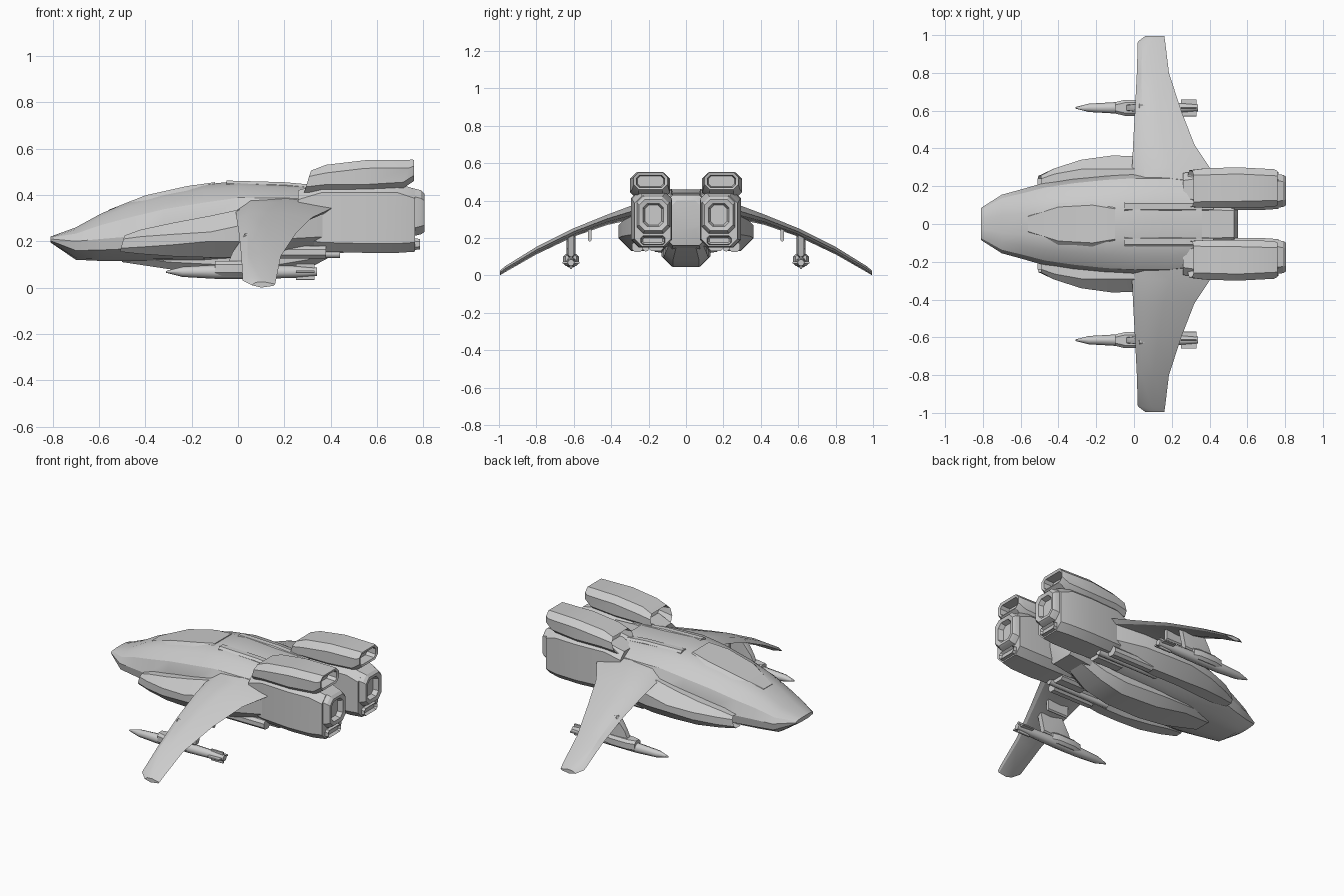
import bpy, bmesh, math
from mathutils import Vector


def finish(name, bm, mirror=False, angle=28):
    bmesh.ops.recalc_face_normals(bm, faces=bm.faces[:])
    me = bpy.data.meshes.new(name)
    bm.to_mesh(me)
    bm.free()
    ob = bpy.data.objects.new(name, me)
    bpy.context.collection.objects.link(ob)
    if mirror:
        m = ob.modifiers.new("Mirror", 'MIRROR')
        m.use_axis = (False, True, False)
    bpy.ops.object.select_all(action='DESELECT')
    ob.select_set(True)
    bpy.context.view_layer.objects.active = ob
    bpy.ops.object.shade_smooth_by_angle(angle=math.radians(angle))
    return ob


def loft(name, rings, mirror=False, angle=28):
    """Skin a list of equal-length point rings and cap both ends."""
    bm = bmesh.new()
    vs = [[bm.verts.new(p) for p in r] for r in rings]
    n = len(rings[0])
    for a, b in zip(vs, vs[1:]):
        for i in range(n):
            j = (i + 1) % n
            bm.faces.new((a[i], a[j], b[j], b[i]))
    bm.faces.new(vs[0])
    bm.faces.new(vs[-1][::-1])
    return finish(name, bm, mirror, angle)


def hull_ring(x, w, zt, zm, zb):
    """Symmetric hull section: half width, top, waist and bottom heights."""
    h, d = zt - zm, zm - zb
    half = [(0.3 * w, zt), (0.62 * w, zt - 0.14 * h), (0.88 * w, zt - 0.45 * h),
            (w, zm), (0.95 * w, zm - 0.5 * d), (0.62 * w, zb + 0.1 * d), (0.28 * w, zb)]
    return [(x, y, z) for y, z in half] + [(x, -y, z) for y, z in reversed(half)]


def box_ring(x, y0, y1, z0, z1, c=0.03, dx=0.0):
    """Chamfered rectangle across x; dx slants the top edge backwards."""
    pts = [(y0 + c, z0), (y1 - c, z0), (y1, z0 + c), (y1, z1 - c),
           (y1 - c, z1), (y0 + c, z1), (y0, z1 - c), (y0, z0 + c)]
    return [(x + dx * (z - z0) / (z1 - z0), y, z) for y, z in pts]


def round_ring(x, y, z, r, n=8):
    return [(x, y + r * math.cos(2 * math.pi * i / n),
             z + r * math.sin(2 * math.pi * i / n)) for i in range(n)]


def box(name, x0, x1, y0, y1, z0, z1, c=0.008, mirror=True):
    return loft(name, [box_ring(x, y0, y1, z0, z1, c) for x in (x0, x1)], mirror)


# Main hull
loft("fuselage", [hull_ring(*s) for s in [
    (-0.81, 0.085, 0.22, 0.21, 0.195), (-0.70, 0.155, 0.26, 0.20, 0.12),
    (-0.59, 0.185, 0.32, 0.21, 0.115), (-0.47, 0.22, 0.37, 0.22, 0.115),
    (-0.32, 0.245, 0.41, 0.25, 0.11), (-0.15, 0.265, 0.445, 0.27, 0.11),
    (0.0, 0.275, 0.46, 0.30, 0.12), (0.18, 0.275, 0.45, 0.31, 0.13),
    (0.36, 0.25, 0.44, 0.31, 0.15)]])

# Tail block between the engines
loft("tail_block", [box_ring(0.3, -0.11, 0.11, 0.13, 0.435),
                    box_ring(0.53, -0.1, 0.1, 0.16, 0.43),
                    box_ring(0.55, -0.08, 0.08, 0.24, 0.40)])

# Belly keel
loft("belly_keel", [box_ring(*s) for s in [
    (-0.5, -0.08, 0.08, 0.11, 0.2), (-0.3, -0.12, 0.12, 0.08, 0.2),
    (-0.1, -0.13, 0.13, 0.05, 0.2, 0.05), (0.15, -0.12, 0.12, 0.045, 0.2, 0.05),
    (0.3, -0.11, 0.11, 0.08, 0.2, 0.04), (0.45, -0.08, 0.08, 0.16, 0.24)]])

# Raised canopy and spine plates
loft("canopy_frame", [box_ring(*s) for s in [
    (-0.56, -0.06, 0.06, 0.28, 0.335, 0.02), (-0.4, -0.12, 0.12, 0.3, 0.398, 0.03),
    (-0.22, -0.13, 0.13, 0.36, 0.438, 0.03), (-0.1, -0.1, 0.1, 0.4, 0.455, 0.02)]])
for s in (-1, 1):
    y = sorted((s * 0.065, s * 0.12))
    loft("spine_rail", [box_ring(-0.05, *y, 0.4, 0.462, 0.012),
                        box_ring(0.2, *y, 0.4, 0.455, 0.012),
                        box_ring(0.42, *y, 0.38, 0.435, 0.012)])

# Side intake pods with a recessed mouth
loft("intake_pod", [
    box_ring(-0.44, 0.19, 0.25, 0.165, 0.215, 0.01),
    box_ring(-0.51, 0.18, 0.255, 0.155, 0.225, 0.015, 0.02),
    box_ring(-0.42, 0.16, 0.295, 0.145, 0.25, 0.03),
    box_ring(-0.28, 0.16, 0.34, 0.135, 0.28, 0.05),
    box_ring(-0.12, 0.16, 0.362, 0.13, 0.31, 0.07),
    box_ring(0.02, 0.16, 0.36, 0.13, 0.34, 0.07),
    box_ring(0.2, 0.14, 0.34, 0.14, 0.36, 0.07),
    box_ring(0.38, 0.12, 0.28, 0.17, 0.37, 0.05)], True)


# Drooping wings: y, leading x, trailing x, top z, thickness
def wing_ring(y, x0, x1, z, t):
    c = x1 - x0
    return [(x0, y, z - t * 0.6), (x0 + 0.15 * c, y, z - 0.1 * t), (x0 + 0.5 * c, y, z),
            (x1, y, z - t * 0.4), (x1 - 0.08 * c, y, z - t * 0.7), (x0 + 0.4 * c, y, z - t)]


loft("wing", [wing_ring(*s) for s in [
    (0.2, -0.01, 0.44, 0.395, 0.09), (0.3, -0.01, 0.40, 0.37, 0.075),
    (0.42, -0.005, 0.32, 0.325, 0.055), (0.6, 0.005, 0.25, 0.252, 0.045),
    (0.8, 0.015, 0.185, 0.152, 0.04), (0.965, 0.02, 0.165, 0.05, 0.032),
    (0.995, 0.06, 0.16, 0.025, 0.025)]], True)

# Engine body with a square recessed nozzle
loft("engine_body", [
    box_ring(0.26, 0.10, 0.27, 0.17, 0.42, 0.04),
    box_ring(0.36, 0.08, 0.285, 0.155, 0.45, 0.04),
    box_ring(0.55, 0.075, 0.295, 0.15, 0.45, 0.04),
    box_ring(0.69, 0.075, 0.29, 0.15, 0.45, 0.04),
    box_ring(0.765, 0.08, 0.275, 0.155, 0.425, 0.04)], True)
loft("main_nozzle", [
    box_ring(0.75, 0.085, 0.265, 0.22, 0.43, 0.035),
    box_ring(0.79, 0.09, 0.26, 0.23, 0.42, 0.035),
    box_ring(0.805, 0.10, 0.25, 0.24, 0.405, 0.03),
    box_ring(0.80, 0.12, 0.23, 0.26, 0.385, 0.025),
    box_ring(0.77, 0.13, 0.22, 0.27, 0.375, 0.02)], True)
loft("lower_exhaust", [
    box_ring(0.74, 0.11, 0.245, 0.16, 0.215, 0.012),
    box_ring(0.785, 0.115, 0.24, 0.165, 0.21, 0.012),
    box_ring(0.77, 0.125, 0.23, 0.175, 0.2, 0.006)], True)

# Upper engine housing with a raked intake front and open rear
loft("engine_housing", [
    box_ring(0.36, 0.115, 0.255, 0.45, 0.50, 0.015, 0.02),
    box_ring(0.285, 0.09, 0.285, 0.41, 0.505, 0.025, 0.03),
    box_ring(0.38, 0.085, 0.295, 0.41, 0.53, 0.035),
    box_ring(0.55, 0.085, 0.30, 0.41, 0.55, 0.035),
    box_ring(0.70, 0.09, 0.29, 0.42, 0.552, 0.035, 0.055),
    box_ring(0.76, 0.10, 0.28, 0.46, 0.55, 0.025),
    box_ring(0.755, 0.115, 0.265, 0.47, 0.535, 0.015),
    box_ring(0.70, 0.12, 0.26, 0.475, 0.53, 0.015)], True)

# Underwing missile, pylon and launcher collar
Y, Z = 0.615, 0.068
loft("missile", [round_ring(x, Y, Z, r) for x, r in [
    (-0.31, 0.004), (-0.24, 0.022), (-0.1, 0.03), (0.1, 0.03),
    (0.25, 0.026), (0.34, 0.018)]], True, 50)
loft("missile_collar", [box_ring(x, Y - w, Y + w, 0.05, 0.115, 0.015)
                        for x, w in [(-0.1, 0.03), (-0.05, 0.042), (0.06, 0.042), (0.1, 0.03)]], True)
loft("pylon", [box_ring(-0.05, 0.6, 0.63, 0.09, 0.16, 0.008, 0.03),
               box_ring(0.03, 0.592, 0.638, 0.09, 0.235, 0.008),
               box_ring(0.15, 0.6, 0.63, 0.1, 0.23, 0.008, 0.03)], True)
box("missile_side_fin", 0.25, 0.33, Y - 0.045, Y + 0.045, Z - 0.005, Z + 0.005, 0.002)
box("missile_upright_fin", 0.25, 0.33, Y - 0.005, Y + 0.005, Z - 0.035, Z + 0.035, 0.002)

# Small inner hardpoints and underside machinery
box("inner_hardpoint", 0.06, 0.2, 0.505, 0.525, 0.18, 0.27)
box("underside_duct", 0.1, 0.38, 0.23, 0.29, 0.125, 0.18, 0.015)
box("underside_block", 0.24, 0.42, 0.12, 0.2, 0.13, 0.2, 0.015)
loft("underside_pipe", [round_ring(x, 0.215, 0.145, 0.018) for x in (0.02, 0.44)], True, 50)
